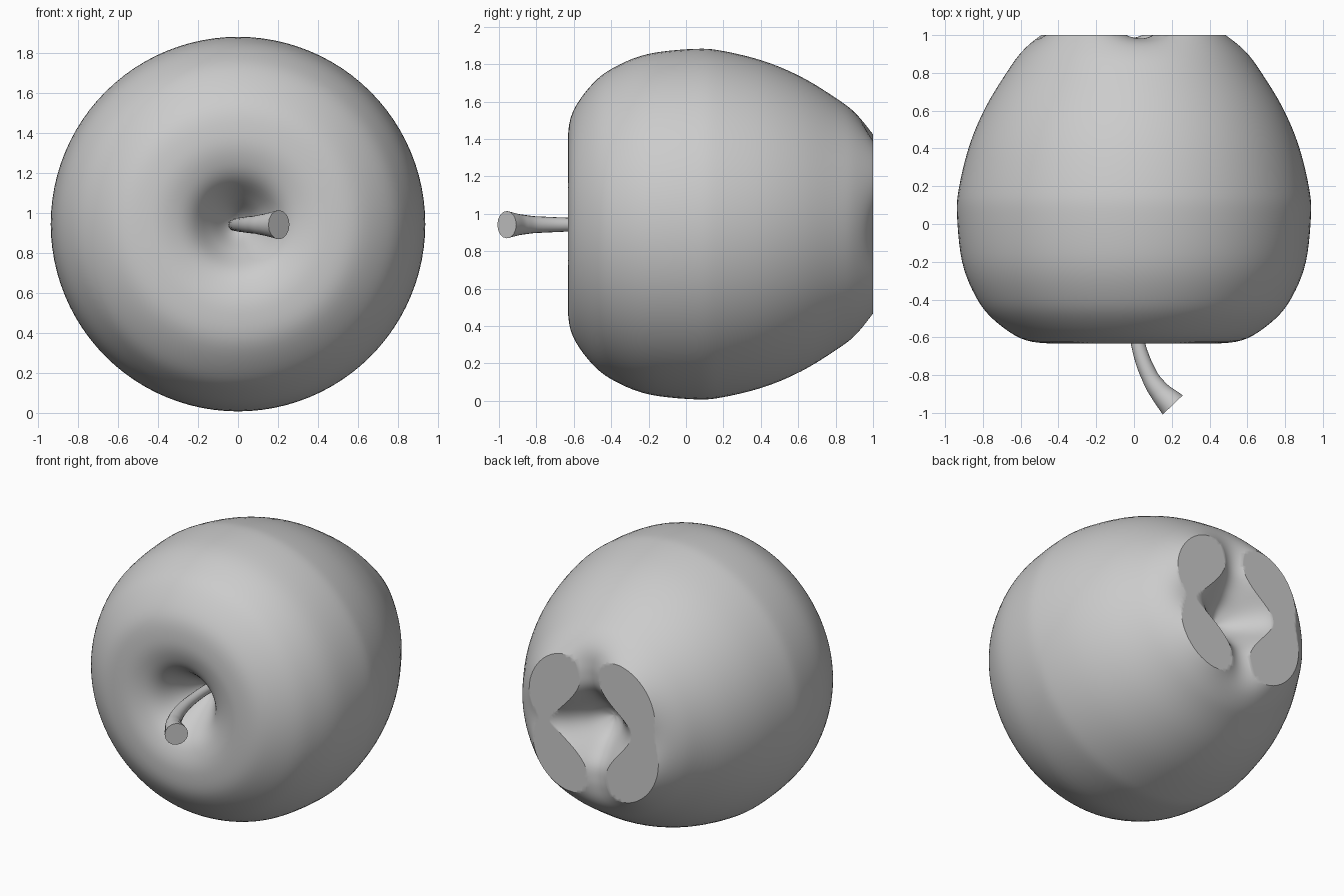
import bpy, bmesh, math
from mathutils import Vector

if "Cube" in bpy.data.objects:
    bpy.data.objects.remove(bpy.data.objects["Cube"])

CZ = 0.945      # height of the fruit's lying axis
SEG = 96
STEPS = 5

# half profile (radius, y) from stem hollow to blossom end
profile = [(0, -.28), (.06, -.32), (.14, -.44), (.23, -.56), (.33, -.615), (.45, -.632),
           (.6, -.605), (.75, -.5), (.84, -.38), (.91, -.2), (.937, .05), (.925, .2),
           (.87, .42), (.785, .62), (.67, .81), (.60, .91), (.52, .99), (.44, 1.035),
           (.36, 1.045), (.27, 1.01), (.17, .91), (.08, .81), (0, .77)]


def smooth_path(pts):
    """Catmull-Rom interpolation of the profile."""
    p = [Vector(q) for q in pts]
    p = [Vector((-p[1].x, p[1].y))] + p + [Vector((-p[-2].x, p[-2].y))]
    out = []
    for i in range(1, len(p) - 2):
        a, b, c, d = p[i - 1:i + 3]
        for s in range(STEPS):
            t = s / STEPS
            out.append(0.5 * (2 * b + (c - a) * t + (2 * a - 5 * b + 4 * c - d) * t * t
                              + (3 * b - a - 3 * c + d) * t ** 3))
    return out + [p[-2]]


def lobe_offset(r, y, ang):
    """Four lobes around the blossom end, with uneven notches."""
    if y < .5:
        return 0
    w = math.exp(-((r - .38) / .17) ** 2)
    wave = .05 * math.cos(4 * (ang - math.radians(40)))
    notch = .5 * (1 - wave / .05)
    return w * (wave + .014 * notch * (math.cos(2 * ang) - .5 * math.cos(ang)))


# fruit body, lathed around y
bm = bmesh.new()
path = smooth_path(profile)
rings = []
for q in path[1:-1]:
    ring = []
    for k in range(SEG):
        a = 2 * math.pi * k / SEG
        ring.append(bm.verts.new((q.x * math.cos(a), q.y + lobe_offset(q.x, q.y, a),
                                  CZ + q.x * math.sin(a))))
    rings.append(ring)
start = bm.verts.new((0, path[0].y, CZ))
end = bm.verts.new((0, path[-1].y, CZ))
for k in range(SEG):
    n = (k + 1) % SEG
    bm.faces.new((start, rings[0][k], rings[0][n]))
    bm.faces.new((end, rings[-1][n], rings[-1][k]))
    for r0, r1 in zip(rings, rings[1:]):
        bm.faces.new((r0[k], r1[k], r1[n], r0[n]))

# lobes are cut flat at y = 1
bmesh.ops.bisect_plane(bm, geom=bm.verts[:] + bm.edges[:] + bm.faces[:],
                       plane_co=(0, 1, 0), plane_no=(0, 1, 0), dist=1e-5)
for v in bm.verts:
    v.co.y = min(v.co.y, 1)
bmesh.ops.recalc_face_normals(bm, faces=bm.faces[:])
mesh = bpy.data.meshes.new("fruit_body")
bm.to_mesh(mesh)
bm.free()
body = bpy.data.objects.new("fruit_body", mesh)
bpy.context.collection.objects.link(body)

# curved stem flaring to a flat end
cu = bpy.data.curves.new("stem", 'CURVE')
cu.dimensions = '3D'
cu.bevel_depth = 1
cu.bevel_resolution = 6
cu.resolution_u = 8
cu.use_fill_caps = True
sp = cu.splines.new('BEZIER')
stem_pts = [(-.02, -.25, .03), (-.01, -.45, .032), (.02, -.63, .037),
            (.085, -.81, .045), (.135, -.885, .055), (.205, -.958, .073)]
sp.bezier_points.add(len(stem_pts) - 1)
for bp, (x, y, r) in zip(sp.bezier_points, stem_pts):
    bp.co = (x, y, CZ - .003)
    bp.radius = r
    bp.handle_left_type = bp.handle_right_type = 'AUTO'
stem = bpy.data.objects.new("stem", cu)
bpy.context.collection.objects.link(stem)
bpy.ops.object.select_all(action='DESELECT')
stem.select_set(True)
bpy.context.view_layer.objects.active = stem
bpy.ops.object.convert(target='MESH')

# smooth shading with crisp cut edges
body.select_set(True)
bpy.ops.object.shade_smooth_by_angle(angle=math.radians(30))
